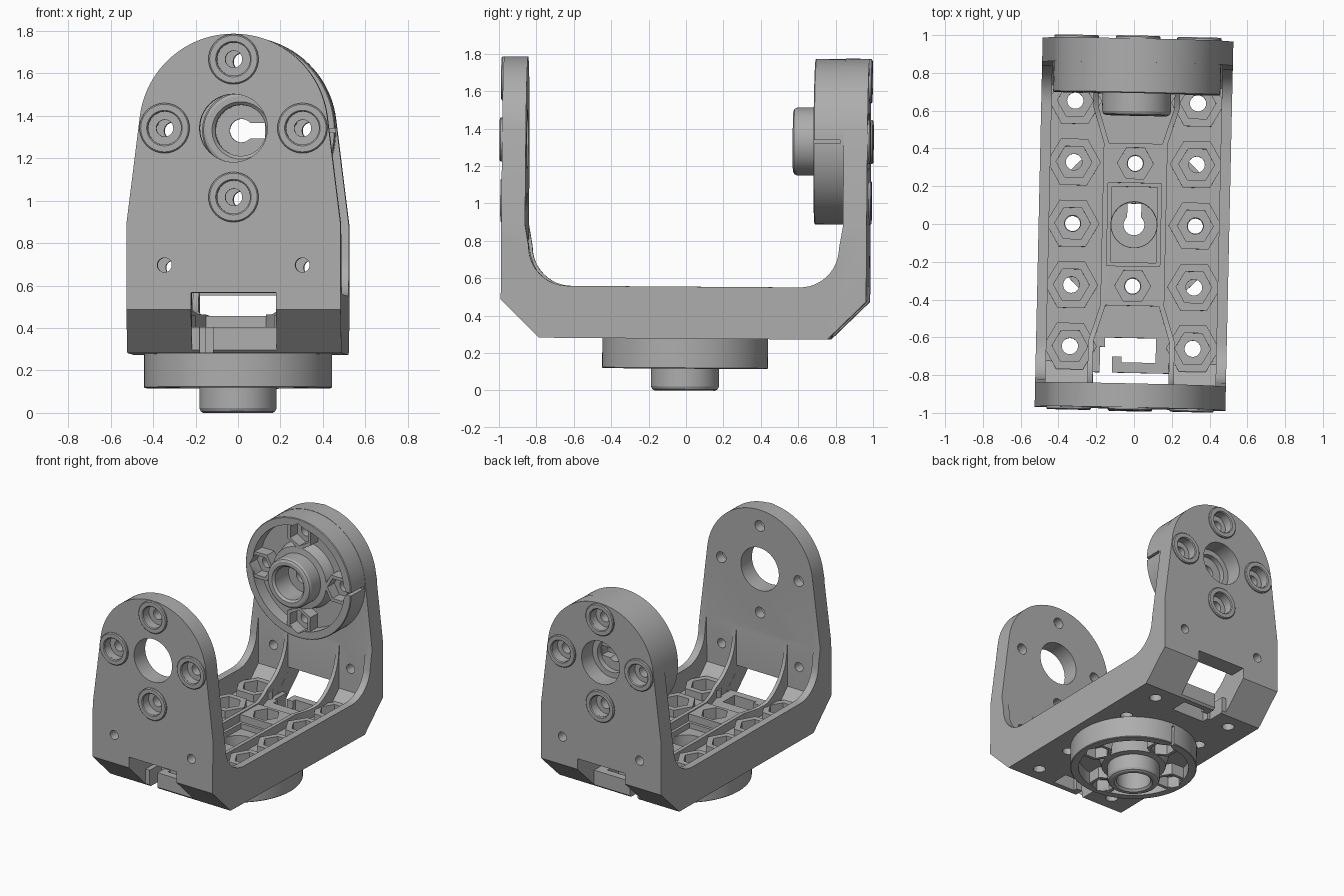
import bpy, bmesh
from math import sin, cos, pi, radians, sqrt, atan2, acos
from mathutils import Matrix, Vector

cube = bpy.data.objects.get("Cube")
if cube:
    bpy.data.objects.remove(cube, do_unlink=True)

grey = bpy.data.materials.new("mid grey")
grey.use_nodes = True
tone = (0.42, 0.42, 0.42, 1)
grey.diffuse_color = tone
grey.node_tree.nodes["Principled BSDF"].inputs["Base Color"].default_value = tone


def ring(cx, cy, r, n=48, start=0.0):
    return [(cx + r * cos(start + 2 * pi * i / n), cy + r * sin(start + 2 * pi * i / n)) for i in range(n)]


def arc(cx, cy, r, a, b, n=12):
    return [(cx + r * cos(radians(a + (b - a) * i / n)), cy + r * sin(radians(a + (b - a) * i / n))) for i in range(n + 1)]


def rect(x0, x1, y0, y1):
    return [(x0, y0), (x1, y0), (x1, y1), (x0, y1)]


def place(axis, p, h):
    return {"x": (h, p[0], p[1]), "y": (p[0], h, p[1]), "z": (p[0], p[1], h)}[axis]


def solid(name, prisms):
    """Object made of prisms, each (axis, outline, low, high)."""
    bm = bmesh.new()
    for axis, pts, lo, hi in prisms:
        a = [bm.verts.new(place(axis, p, lo)) for p in pts]
        b = [bm.verts.new(place(axis, p, hi)) for p in pts]
        bm.faces.new(a)
        bm.faces.new(b[::-1])
        for i in range(len(pts)):
            j = (i + 1) % len(pts)
            bm.faces.new((a[j], a[i], b[i], b[j]))
    return finish(name, bm)


def lathe(name, profile, n=64):
    """Closed (radius, height) profile turned round z."""
    bm = bmesh.new()
    rows = [[bm.verts.new((r * cos(2 * pi * i / n), r * sin(2 * pi * i / n), h)) for r, h in profile] for i in range(n)]
    for i in range(n):
        a, b = rows[i], rows[(i + 1) % n]
        for k in range(len(profile)):
            m = (k + 1) % len(profile)
            bm.faces.new((a[k], b[k], b[m], a[m]))
    return finish(name, bm)


def finish(name, bm):
    bmesh.ops.recalc_face_normals(bm, faces=bm.faces)
    me = bpy.data.meshes.new(name)
    bm.to_mesh(me)
    bm.free()
    me.materials.append(grey)
    ob = bpy.data.objects.new(name, me)
    bpy.context.collection.objects.link(ob)
    return ob


def combine(ob, tool, how):
    """Apply a boolean and discard the tool."""
    tool.hide_render = True
    mod = ob.modifiers.new("shape", "BOOLEAN")
    mod.object, mod.operation, mod.solver, mod.use_self = tool, how, "EXACT", True
    bpy.context.view_layer.update()
    deps = bpy.context.evaluated_depsgraph_get()
    me = bpy.data.meshes.new_from_object(ob.evaluated_get(deps))
    ob.modifiers.clear()
    ob.data = me
    bpy.data.objects.remove(tool, do_unlink=True)


def cut(ob, prisms):
    combine(ob, solid("cutter", prisms), "DIFFERENCE")


def mirrored(pts):
    """Half outline completed across its second axis."""
    return pts + [(-p[0], p[1]) for p in reversed(pts)]


HALF, OUT, IN, AXIS, PITCH = 0.505, 0.977, 0.85, 1.335, 0.325
BOLTS = [(PITCH, 0), (-PITCH, 0), (0, PITCH), (0, -PITCH)]

# U-shaped bracket body, trimmed to the rounded arm outline
u_half = [(0.77, 0.277), (OUT, 0.48), (OUT, 1.9), (IN, 1.9), (IN, 0.88)] + arc(0.62, 0.765, 0.21, 0, -90)
bracket = solid("bracket", [("x", mirrored(u_half), -HALF, HALF)])
dx, dz = HALF, 0.88 - AXIS
tangent = atan2(dz, dx) + acos(0.445 / sqrt(dx * dx + dz * dz))
outline = [(HALF, 0.1), (HALF, 0.88)] + arc(0, AXIS, 0.445, tangent * 180 / pi, 90, 24)[:-1]
outline = outline + [(0, AXIS + 0.445)] + [(-x, z) for x, z in reversed(outline)]
combine(bracket, solid("arm_outline", [("y", outline, -1.2, 1.2)]), "INTERSECT")

# hollow tray between the side walls, with sloped ends
tray = mirrored([(0.73, 0.40), (IN, 0.52), (IN, 1.95)])
cut(bracket, [("x", tray, -0.45, 0.45)])

# curved ribs that swell outward and rise into the arms
T = 0.014
path = [(0.215, -0.9), (0.215, -0.62), (0.155, -0.43), (0.155, 0.43), (0.215, 0.62), (0.215, 0.9)]
plan = [(x - T, y) for x, y in path] + [(x + T, y) for x, y in reversed(path)]
ribs = solid("ribs", [("z", plan, 0.3, 1.0), ("z", [(-x, y) for x, y in plan], 0.3, 1.0)])
rise = mirrored([(0.72, 0.35), (0.9, 0.5), (0.9, 0.84), (IN, 0.84)] + arc(0.5, 0.805, 0.345, 0, -90))
combine(ribs, solid("rib_profile", [("x", rise, -0.4, 0.4)]), "INTERSECT")
combine(bracket, ribs, "UNION")

# raised nut pads
nuts = [(sx * PITCH, i * PITCH) for sx in (-1, 1) for i in range(-2, 3)]
pads = [("z", ring(x, y, 0.142, 6), 0.36, 0.455) for x, y in nuts]
for s in (-1, 1):
    pads.append(("z", [(-0.15, s * 0.22), (0.15, s * 0.22), (0.15, s * 0.43), (-0.15, s * 0.43)], 0.36, 0.454))
combine(bracket, solid("nut_pads", pads), "UNION")
nuts += [(0, PITCH), (0, -PITCH)]
cut(bracket, [("z", ring(x, y, 0.095, 6), 0.37, 0.7) for x, y in nuts])
cut(bracket, [("z", ring(x, y, 0.043, 24), 0.2, 0.5) for x, y in nuts])

# centre pocket and shaft opening in the floor
cut(bracket, [("z", rect(-0.12, 0.12, -0.2, 0.2), 0.36, 0.7)])
cut(bracket, [("z", ring(0, 0, 0.122), 0.2, 0.5)])

# end slots and hooked cable openings
for s in (-1, 1):
    def box(x0, x1, y0, y1, z0, z1):
        return ("z", rect(x0, x1, s * y0, s * y1), z0, z1)
    cut(bracket, [box(-0.2, 0.2, 0.785, 1.1, 0.2, 0.56)])
    cut(bracket, [box(-0.2, 0.2, 0.71, 0.9, 0.4, 0.56)])
    cut(bracket, [box(-0.14, 0.13, 0.60, 0.70, 0.2, 0.5)])
    cut(bracket, [box(-0.05, 0.13, 0.69, 0.73, 0.2, 0.5)])
    cut(bracket, [box(-0.165, -0.10, 0.65, 0.82, 0.2, 0.5)])

# arm holes: shaft opening, bolt holes, counterbores, lower fixing holes
for s in (-1, 1):
    lo, hi = sorted((s * 0.8, s * 1.1))
    holes = [("y", ring(0, AXIS, 0.16), lo, hi)]
    holes += [("y", ring(x, AXIS + z, 0.04, 24), lo, hi) for x, z in BOLTS]
    holes += [("y", ring(x, 0.69, 0.034, 24), lo, hi) for x in (-PITCH, PITCH)]
    cut(bracket, holes)
    lo, hi = sorted((s * 0.92, s * 1.1))
    cut(bracket, [("y", ring(x, AXIS + z, 0.078, 32), lo, hi) for x, z in BOLTS])
parts = [bracket]

# rounded collars round the arm bolts
collar = [(0.078, -0.02), (0.118, -0.02), (0.118, 0.009), (0.112, 0.015), (0.084, 0.015), (0.078, 0.009)]
for s, side in ((-1, "front"), (1, "back")):
    for x, z in BOLTS:
        ob = lathe(side + "_bolt_collar", collar, 40)
        ob.data.transform(Matrix.Translation((x, s * OUT, AXIS + z)) @ Matrix.Rotation(-s * pi / 2, 4, "X"))
        parts.append(ob)


# round bearing flange with hub, nut sockets and keyed web
def flange(name, origin, slot, tip):
    body = lathe(name, [(0.12, 0), (0.443, 0), (0.443, 0.158), (0.438, 0.163), (0.385, 0.163), (0.385, 0.07),
                        (0.245, 0.07), (0.225, 0.15), (0.182, 0.155), (0.182, 0.258), (0.175, 0.273),
                        (0.162, 0.28), (0.135, 0.28), (0.12, 0.265)], 96)
    sockets = [("z", ring(x, y, 0.112, 6, atan2(y, x)), 0.05, 0.155) for x, y in BOLTS]
    combine(body, solid("sockets", sockets), "UNION")
    combine(body, solid("web", [("z", ring(0, 0, 0.14), 0.04, 0.11)]), "UNION")
    cut(body, [("z", ring(x, y, 0.085, 6, atan2(y, x)), 0.075, 0.2) for x, y in BOLTS])
    cut(body, [("z", ring(x, y, 0.04, 24), -0.1, 0.2) for x, y in BOLTS])
    cut(body, [("z", ring(0, 0, 0.055, 32), -0.1, 0.3)])
    cut(body, [("z", rect(0, 0.112, -0.037, 0.037), -0.1, 0.2)])
    cut(body, [("z", rect(0.41, 0.5, -0.01, 0.01), 0.02, 0.2)])
    u, w = Vector(slot), Vector(tip)
    frame = Matrix((u, w.cross(u), w)).transposed().to_4x4()
    body.data.transform(Matrix.Translation(origin) @ frame)
    parts.append(body)


flange("lower_flange", (0, 0, 0.2795), (0, 1, 0), (0, 0, -1))
flange("back_flange", (0, IN + 0.0005, AXIS), (1, 0, 0), (0, -1, 0))

# slight lean and turn of the whole assembly, then shading
pivot = Vector((0, 0, 0.9))
pose = (Matrix.Translation(pivot) @ Matrix.Rotation(radians(-1.25), 4, "Z")
        @ Matrix.Rotation(radians(-0.4), 4, "X") @ Matrix.Translation(-pivot))
bpy.ops.object.select_all(action="DESELECT")
for ob in parts:
    ob.data.transform(pose)
    ob.select_set(True)
bpy.context.view_layer.objects.active = bracket
bpy.ops.object.shade_smooth_by_angle(angle=radians(25))
